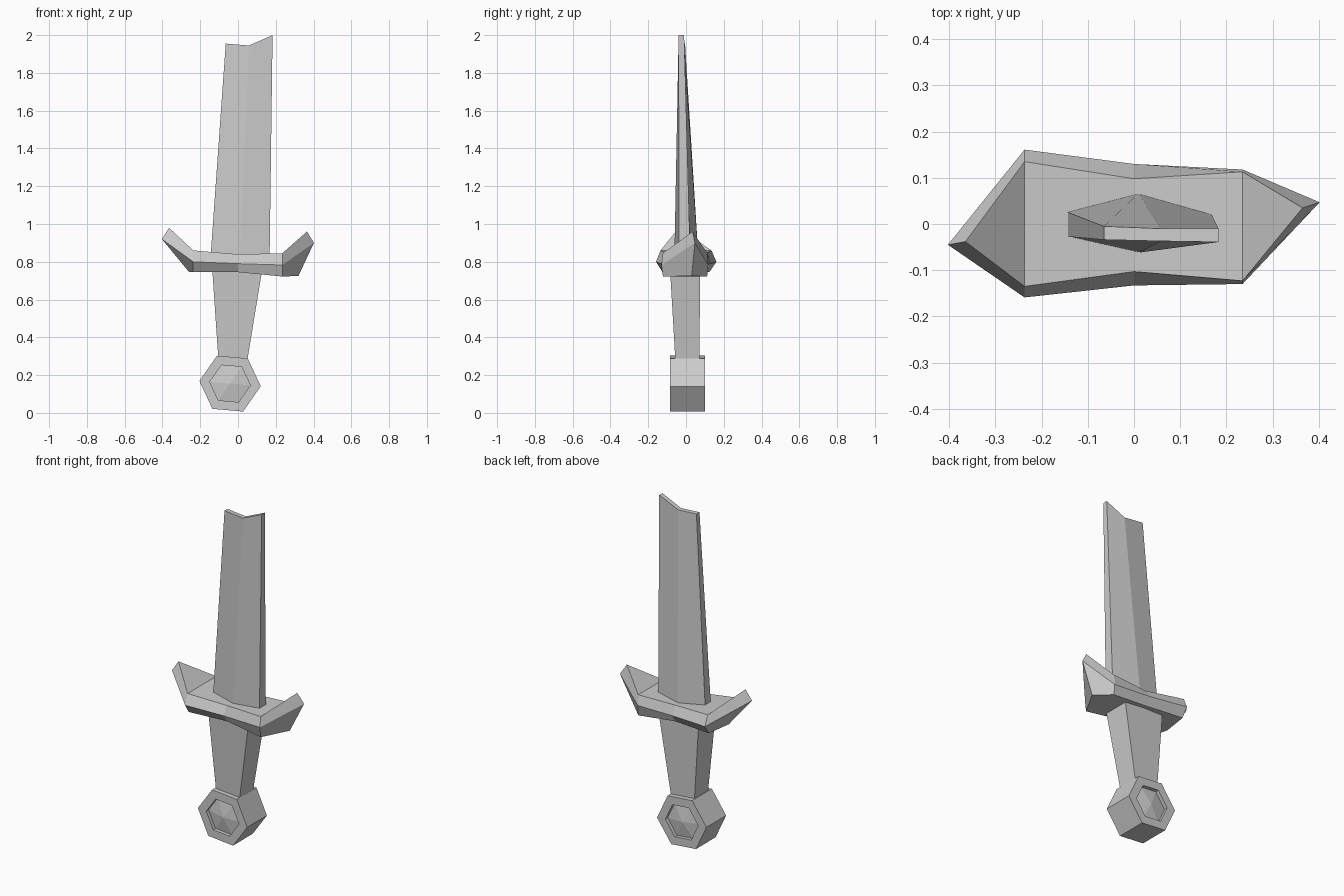
import bpy
import bmesh
from math import cos, sin, radians
from mathutils import Vector

default_cube = bpy.data.objects.get("Cube")
if default_cube:
    bpy.data.objects.remove(default_cube, do_unlink=True)

GREY = (0.6, 0.6, 0.6, 1.0)
steel = bpy.data.materials.new("plain_grey")
steel.use_nodes = True
steel.diffuse_color = GREY
for node in steel.node_tree.nodes:
    if node.type == "BSDF_PRINCIPLED":
        node.inputs["Base Color"].default_value = GREY


def loft(name, rings, capped=True):
    """Skin a flat-shaded part over equal-length rings; coincident points merge."""
    bm = bmesh.new()
    loops = [[bm.verts.new(point) for point in ring] for ring in rings]
    count = len(rings[0])
    for lower, upper in zip(loops, loops[1:]):
        for i in range(count):
            j = (i + 1) % count
            bm.faces.new((lower[i], lower[j], upper[j], upper[i]))
    if capped:
        bm.faces.new(loops[0])
        bm.faces.new(loops[-1])
    bmesh.ops.remove_doubles(bm, verts=bm.verts, dist=0.0005)
    bmesh.ops.recalc_face_normals(bm, faces=bm.faces)
    mesh = bpy.data.meshes.new(name)
    bm.to_mesh(mesh)
    bm.free()
    mesh.materials.append(steel)
    part = bpy.data.objects.new(name, mesh)
    bpy.context.collection.objects.link(part)
    return part


# Blade: ridged six-sided section, thinning and leaning towards the broken tip
def blade_ring(left, ridge, right):
    """Each argument is x, front y, back y, z."""
    front = [(x, y, z) for x, y, back, z in (left, ridge, right)]
    rear = [(x, back, z) for x, y, back, z in (right, ridge, left)]
    return front + rear


loft("blade", [
    blade_ring((-0.147, -0.027, 0.027, 0.8), (0.01, -0.062, 0.067, 0.8), (0.167, -0.037, 0.023, 0.8)),
    blade_ring((-0.065, -0.034, -0.005, 1.955), (0.058, -0.037, -0.01, 1.945), (0.183, -0.039, -0.01, 2.0)),
])


# Grip: tapered four-sided bar
def box_ring(left, right, front, back, z):
    return [(left, front, z), (right, front, z), (right, back, z), (left, back, z)]


loft("grip", [
    box_ring(-0.103, 0.048, -0.056, 0.07, 0.27),
    box_ring(-0.137, 0.13, -0.085, 0.076, 0.77),
])


# Guard: bevelled bar lofted along x, closing to an upturned point at each end
def guard_ring(x, top, middle, bottom, top_z, mid_z, low_z, centre_y=0.0):
    """Top, middle and bottom are front and back y at the three heights."""
    return [
        (x, top[0], top_z), (x, middle[0], mid_z), (x, bottom[0], low_z),
        (x, centre_y, low_z),
        (x, bottom[1], low_z), (x, middle[1], mid_z), (x, top[1], top_z),
        (x, centre_y, top_z),
    ]


def guard_tip(upper, outer, under):
    return [upper, outer, under, under, under, outer, upper, upper]


loft("guard", [
    guard_tip((-0.365, -0.038, 0.98), (-0.403, -0.045, 0.92), (-0.26, -0.03, 0.747)),
    guard_ring(-0.237, (-0.135, 0.135), (-0.159, 0.161), (-0.125, 0.125), 0.86, 0.8, 0.747, -0.025),
    guard_ring(0.0, (-0.103, 0.098), (-0.133, 0.13), (-0.1, 0.1), 0.84, 0.79, 0.745),
    guard_ring(0.235, (-0.123, 0.113), (-0.13, 0.118), (-0.122, 0.112), 0.845, 0.783, 0.722, 0.02),
    guard_tip((0.365, 0.035, 0.96), (0.402, 0.047, 0.9), (0.32, 0.03, 0.725)),
], capped=False)


# Pommel: hexagonal prism with a recessed faceted stone on both faces
CENTRE = Vector((-0.042, 0.0, 0.155))
OUTER, INNER = 0.163, 0.108
FRONT, BACK, RECESS = -0.085, 0.1, 0.022


def hexagon(radius, y):
    angles = [radians(60 * i - 5) for i in range(6)]
    return [CENTRE + Vector((radius * cos(a), y, radius * sin(a))) for a in angles]


def pommel_face(y, inward):
    return [hexagon(0, y + inward * 0.2), hexagon(INNER, y + inward),
            hexagon(INNER, y), hexagon(OUTER, y)]


loft("pommel", pommel_face(FRONT, RECESS) + pommel_face(BACK, -RECESS)[::-1], capped=False)
